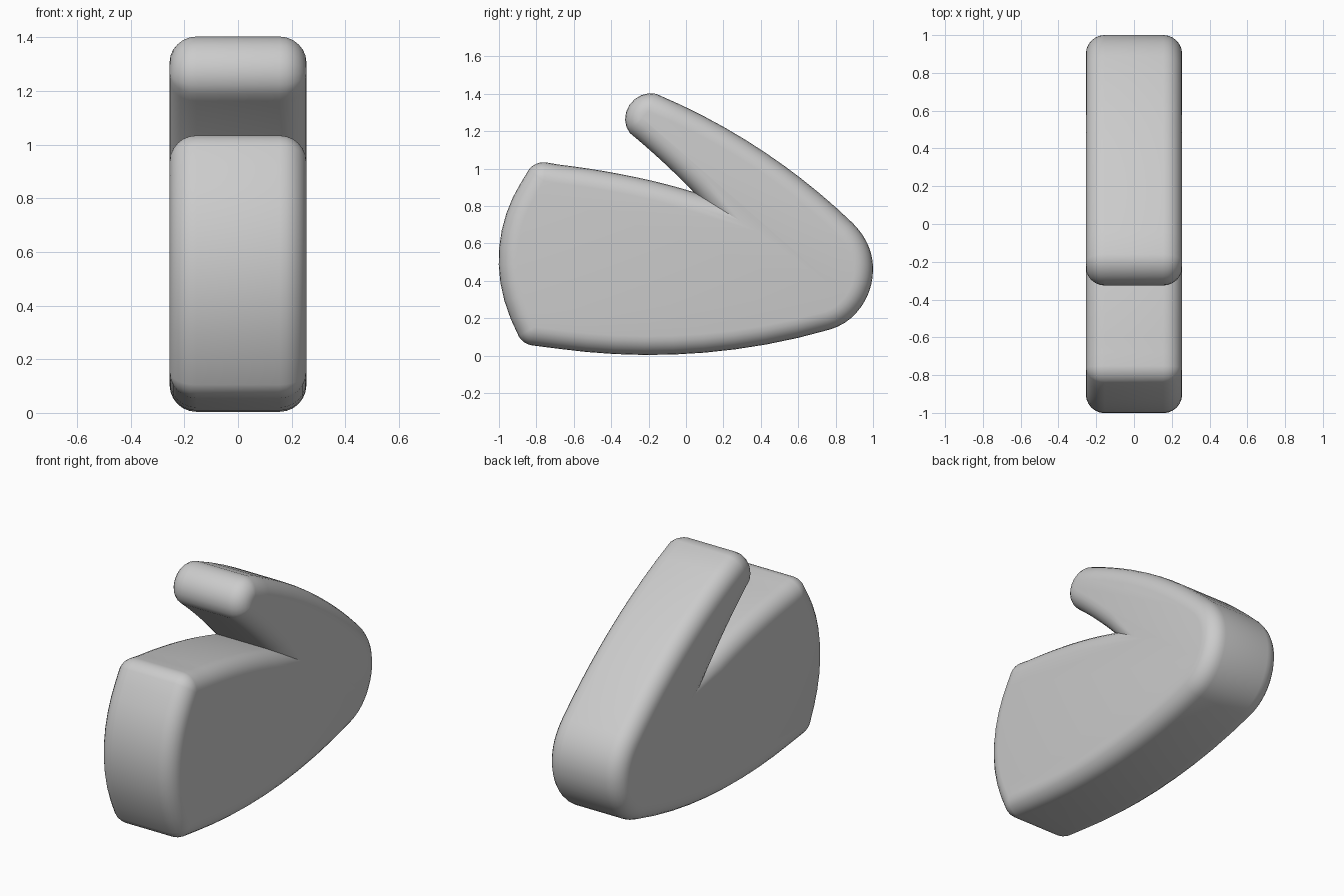
import bpy, bmesh, math
from mathutils import Vector

if "Cube" in bpy.data.objects:
    bpy.data.objects.remove(bpy.data.objects["Cube"])

HALF_WIDTH = 0.255
R = 0.1          # edge rounding
ROUND_STEPS = 6


def bezier(p, t):
    """Point and outward normal on a cubic curve (outline runs counter-clockwise)."""
    a, b, c, d = (Vector(q) for q in p)
    s = 1 - t
    pos = a * s**3 + b * (3 * s * s * t) + c * (3 * s * t * t) + d * t**3
    tan = (b - a) * s * s + (c - b) * (2 * s * t) + (d - c) * t * t
    return pos, Vector((tan.y, -tan.x)).normalized()


def sample(curves, steps=10):
    """Core points, one rounding radius inside the outline, with their normals."""
    pts = []
    for i, curve in enumerate(curves):
        for k in range(1 if i else 0, steps + 1):
            pos, n = bezier(curve, k / steps)
            pts.append((pos - n * R, n))
    return pts


def round_corner(run_a, run_b, steps=8):
    """Arc joining the end of one run to the start of the next."""
    (ca, na), (cb, nb) = run_a[-1], run_b[0]
    if (ca - cb).length < 0.03:
        ca = cb = (ca + cb) / 2
        run_a[-1], run_b[0] = (ca, na), (cb, nb)
    start = math.atan2(na.y, na.x)
    turn = (math.atan2(nb.y, nb.x) - start) % math.tau
    arc = []
    for k in range(1, steps):
        f = k / steps
        ang = start + turn * f
        arc.append((ca.lerp(cb, f), Vector((math.cos(ang), math.sin(ang)))))
    return arc


# Outline in the (y, z) plane
back = sample([
    [(-0.83, 0.06), (-0.35, -0.025), (0.2, -0.025), (0.77, 0.14)],   # underside
    [(0.77, 0.14), (0.91, 0.18), (1.0, 0.32), (1.0, 0.46)],          # heel
    [(1.0, 0.46), (1.0, 0.56), (0.96, 0.64), (0.89, 0.71)],
    [(0.89, 0.71), (0.62, 0.97), (0.27, 1.22), (-0.16, 1.40)],       # arm top
])
arm_under = sample([[(-0.30, 1.19), (-0.19, 1.10), (-0.07, 0.99), (0.04, 0.875)]])
body_top = sample([[(0.04, 0.875), (-0.2, 0.95), (-0.5, 1.005), (-0.76, 1.03)]])
front = sample([[(-0.83, 1.0), (-1.02, 0.76), (-1.07, 0.42), (-0.89, 0.10)]])

tip_arc = round_corner(back, arm_under)
top_arc = round_corner(body_top, front)
bottom_arc = round_corner(front, back)

# Notch between arm and body: mitred so the two rounded edges meet in a crease
n1, n2 = arm_under[-1][1], body_top[0][1]
mitre = (n1 + n2) / (1 + n1.dot(n2))
notch = [(arm_under[-1][0] + (n1 - mitre) * R, mitre)]

outline = back + tip_arc + arm_under + notch + body_top + top_arc + front + bottom_arc

# Sweep the outline across the width with rounded rims
rims = [math.pi / 2 * k / ROUND_STEPS for k in range(ROUND_STEPS, -1, -1)]
levels = [(HALF_WIDTH - R + R * math.sin(a), R * math.cos(a)) for a in rims]
levels += [(-x, rho) for x, rho in reversed(levels)]

bm = bmesh.new()
rings = []
for x, rho in levels:
    rings.append([bm.verts.new((x, *(core + n * rho))) for core, n in outline])
count = len(outline)
for lower, upper in zip(rings, rings[1:]):
    for i in range(count):
        j = (i + 1) % count
        bm.faces.new((lower[i], lower[j], upper[j], upper[i]))
bm.faces.new(rings[0])
bm.faces.new(rings[-1][::-1])
bmesh.ops.remove_doubles(bm, verts=bm.verts, dist=0.0005)
bmesh.ops.recalc_face_normals(bm, faces=bm.faces)

mesh = bpy.data.meshes.new("rounded_body")
bm.to_mesh(mesh)
bm.free()
body = bpy.data.objects.new("rounded_body", mesh)
bpy.context.collection.objects.link(body)

# Plain grey material
grey = bpy.data.materials.new("light_grey")
grey.use_nodes = True
colour = (0.6, 0.6, 0.6, 1)
grey.diffuse_color = colour
grey.node_tree.nodes["Principled BSDF"].inputs["Base Color"].default_value = colour
mesh.materials.append(grey)

bpy.ops.object.select_all(action="DESELECT")
body.select_set(True)
bpy.context.view_layer.objects.active = body
bpy.ops.object.shade_smooth_by_angle(angle=math.radians(35))
